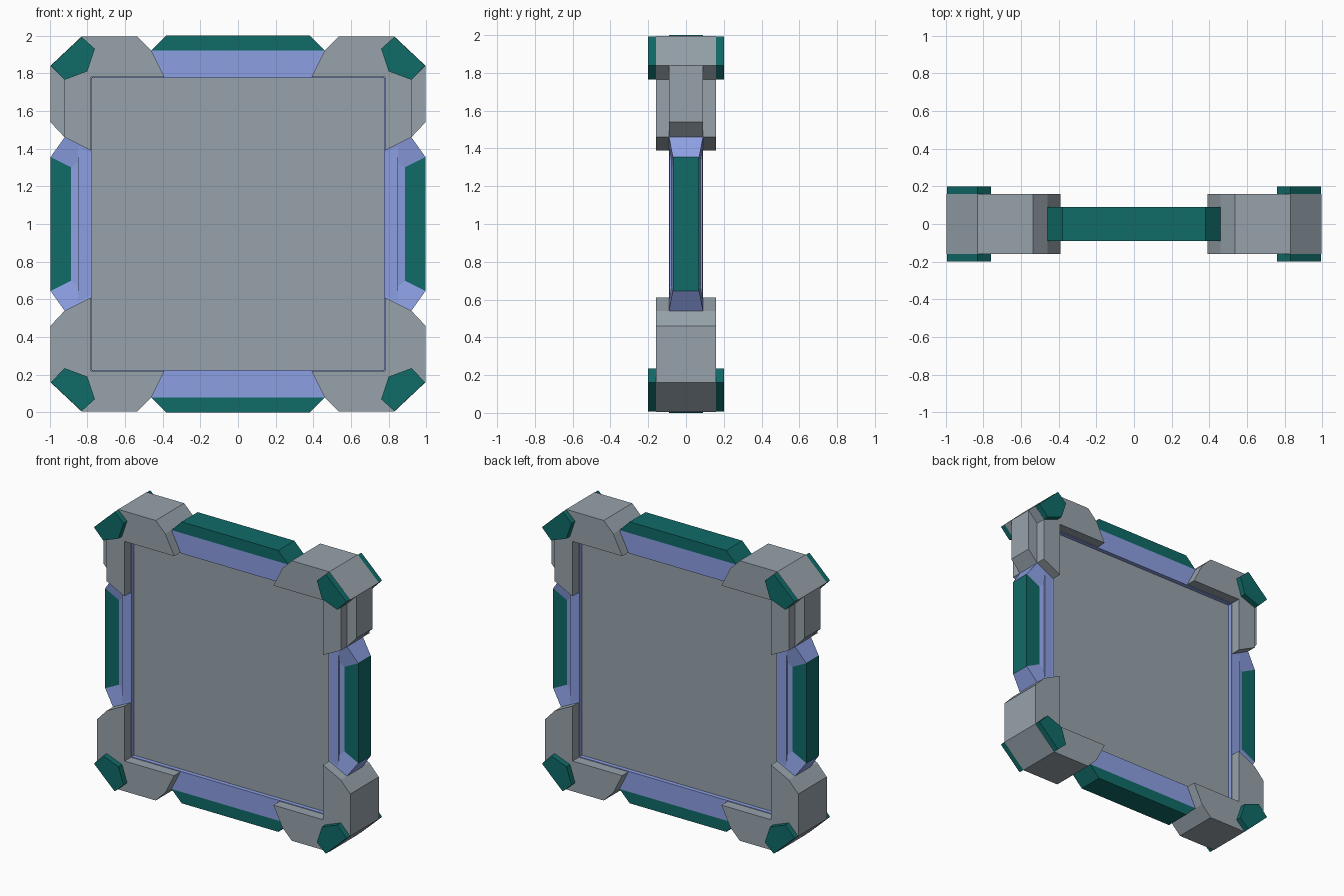
import bpy
import bmesh

cube = bpy.data.objects.get("Cube")
if cube:
    bpy.data.objects.remove(cube, do_unlink=True)


def material(name, rgb):
    mat = bpy.data.materials.new(name)
    mat.use_nodes = True
    mat.diffuse_color = (*rgb, 1)
    mat.node_tree.nodes["Principled BSDF"].inputs["Base Color"].default_value = (*rgb, 1)
    return mat


GREY = material("steel grey", (0.31, 0.365, 0.41))
BLUE = material("soft blue", (0.264, 0.35, 0.77))
GREEN = material("deep teal", (0.005, 0.147, 0.14))


def finish(name, bm, mats):
    bmesh.ops.recalc_face_normals(bm, faces=bm.faces)
    mesh = bpy.data.meshes.new(name)
    bm.to_mesh(mesh)
    bm.free()
    for mat in mats:
        mesh.materials.append(mat)
    obj = bpy.data.objects.new(name, mesh)
    bpy.context.collection.objects.link(obj)
    return obj


def prism(name, outline, y0, y1, mat, sx=1, sz=1):
    """Extrude an (x, height above centre) outline from y0 to y1."""
    bm = bmesh.new()
    front, back = ([bm.verts.new((sx * x, y, 1 + sz * h)) for x, h in outline]
                   for y in (y0, y1))
    bm.faces.new(front)
    bm.faces.new(back)
    for i in range(len(front)):
        bm.faces.new((front[i - 1], front[i], back[i], back[i - 1]))
    return finish(name, bm, [mat])


def box(name, x, h, y, mat):
    (x0, x1), (h0, h1) = x, h
    return prism(name, [(x0, h0), (x1, h0), (x1, h1), (x0, h1)], -y, y, mat)


# Recessed centre panel
box("panel", (-0.79, 0.79), (-0.79, 0.79), 0.06, GREY)

# Corner outlines: horizontal arm, inner angle, then vertical arm
ARM = [(0.83, 0.995), (0.535, 0.995), (0.46, 0.92), (0.39, 0.78), (0.78, 0.78), (0.78, 0.39)]
FULL = ARM + [(0.92, 0.46), (0.995, 0.54), (0.995, 0.84)]
NOTCHED = ARM + [(0.92, 0.46), (0.92, 0.765), (0.995, 0.84)]
CAP = [(0.83, 0.993), (0.76, 0.93), (0.80, 0.81), (0.92, 0.765), (0.993, 0.84)]
SPINE = [(0.85, 0.425), (0.92, 0.46), (0.995, 0.54), (0.995, 0.84), (0.85, 0.84)]


def side_bar(name, sx):
    """Tapered bar with a teal outer ridge."""
    bm = bmesh.new()

    def vert(x, y, h):
        return bm.verts.new((sx * x, y, 1 + h))

    rings = []
    for s in (-1, 1):
        base = [vert(x, s * 0.09, h) for x, h in
                ((0.775, 0.39), (0.92, 0.46), (0.92, -0.46), (0.775, -0.39))]
        ridge = [vert(x, s * 0.07, h) for x, h in
                 ((0.885, 0.30), (0.995, 0.355), (0.995, -0.355), (0.885, -0.30))]
        bm.faces.new(ridge).material_index = 1
        for a, b in ((0, 1), (2, 3), (3, 0)):
            bm.faces.new((base[a], base[b], ridge[b], ridge[a]))
        rings.append((base, ridge))
    (b0, r0), (b1, r1) = rings
    bm.faces.new((r0[1], r0[2], r1[2], r1[1])).material_index = 1
    for k in (1, 2):
        bm.faces.new((b0[k], r0[k], r1[k], b1[k]))
    for a, b in ((0, 1), (2, 3), (3, 0)):
        bm.faces.new((b0[a], b0[b], b1[b], b1[a]))
    return finish(name, bm, [BLUE, GREEN])


for sz, level in ((1, "upper"), (-1, "lower")):
    # Horizontal bars with teal rails
    prism(f"{level}_bar", [(-0.46, 0.92), (-0.39, 0.775), (0.39, 0.775), (0.46, 0.92)],
          -0.09, 0.09, BLUE, 1, sz)
    prism(f"{level}_rail", [(-0.46, 0.92), (0.46, 0.92), (0.38, 1.0), (-0.38, 1.0)],
          -0.09, 0.09, GREEN, 1, sz)
    box(f"{level}_liner", (-0.775, 0.775), sorted((sz * 0.775, sz * 0.85)), 0.089, BLUE)

    for sx, side in ((1, "left"), (-1, "right")):
        # Corner blocks, the upper pair stepped along the vertical arm
        prism(f"{level}_{side}_corner", NOTCHED if sz > 0 else FULL,
              -0.16, 0.16, GREY, sx, sz)
        if sz > 0:
            prism(f"{level}_{side}_corner_spine", SPINE, -0.09, 0.09, GREY, sx, sz)
        # Teal caps on both faces
        for sy, face in ((-1, "front"), (1, "back")):
            prism(f"{level}_{side}_{face}_cap", CAP, sy * 0.155, sy * 0.2, GREEN, sx, sz)

for sx, side in ((1, "left"), (-1, "right")):
    side_bar(f"{side}_bar", sx)
    box(f"{side}_liner", sorted((sx * 0.775, sx * 0.85)), (-0.775, 0.775), 0.088, BLUE)
